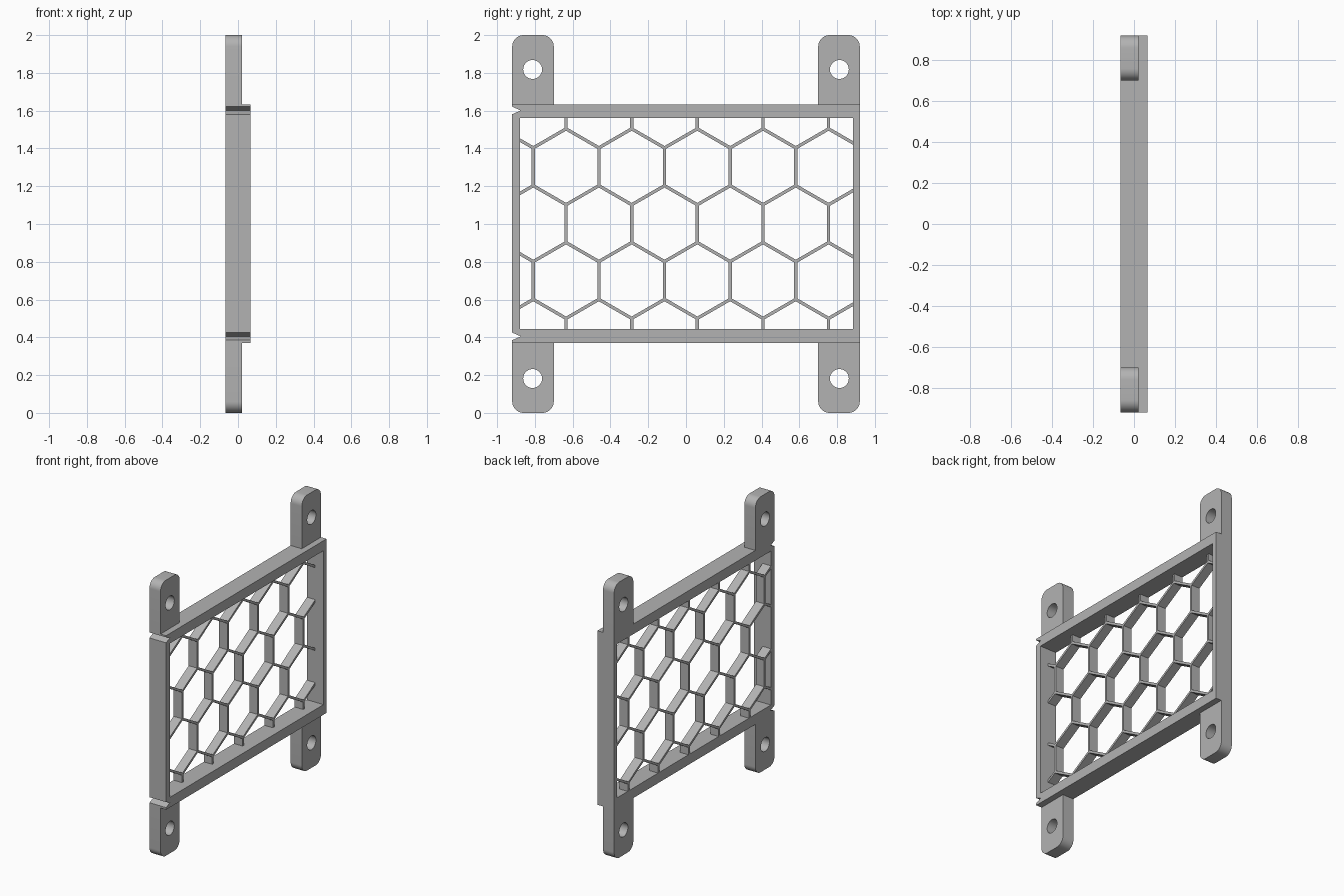
import bpy, bmesh
from math import sin, cos, pi, sqrt
from mathutils import Vector

cube = bpy.data.objects.get("Cube")
if cube:
    bpy.data.objects.remove(cube)

BACK, FACE, TAB_FACE, MESH_FACE = -0.067, 0.067, 0.022, 0.0   # depths along x
HALF_Y, LOW, HIGH = 0.92, 0.37, 1.633                         # frame outline
OPEN_Y0, OPEN_Y1, OPEN_LOW, OPEN_HIGH = -0.878, 0.885, 0.443, 1.56

grey = bpy.data.materials.new("plain_grey")
grey.use_nodes = True
grey.diffuse_color = (0.45, 0.45, 0.45, 1)
grey.node_tree.nodes["Principled BSDF"].inputs["Base Color"].default_value = (0.45, 0.45, 0.45, 1)


def finish(bm, name):
    bmesh.ops.recalc_face_normals(bm, faces=bm.faces)
    mesh = bpy.data.meshes.new(name)
    bm.to_mesh(mesh)
    bm.free()
    mesh.materials.append(grey)
    obj = bpy.data.objects.new(name, mesh)
    bpy.context.collection.objects.link(obj)
    bpy.ops.object.select_all(action='DESELECT')
    obj.select_set(True)
    bpy.context.view_layer.objects.active = obj
    bpy.ops.object.shade_smooth_by_angle(angle=pi / 6)
    return obj


def plate(name, loops, x0, x1):
    """Flat plate in the y-z plane: first loop is the outline, the rest are holes."""
    bm = bmesh.new()
    edges = []
    for loop in loops:
        verts = [bm.verts.new((x0, y, z)) for y, z in loop]
        edges += [bm.edges.new((a, b)) for a, b in zip(verts, verts[1:] + verts[:1])]
    bmesh.ops.triangle_fill(bm, edges=edges, use_beauty=True)
    out = bmesh.ops.extrude_face_region(bm, geom=bm.faces[:], use_keep_orig=True)
    moved = [v for v in out["geom"] if isinstance(v, bmesh.types.BMVert)]
    bmesh.ops.translate(bm, verts=moved, vec=(x1 - x0, 0, 0))
    return finish(bm, name)


def arc(cy, cz, r, start, end, steps):
    return [(cy + r * cos(start + (end - start) * i / steps),
             cz + r * sin(start + (end - start) * i / steps)) for i in range(steps + 1)]


# Frame with two V notches in its front edge
def notch(z):
    return [(-HALF_Y, z + 0.02), (-0.875, z), (-HALF_Y, z - 0.02)]


outline = [(-HALF_Y, LOW), (HALF_Y, LOW), (HALF_Y, HIGH), (-HALF_Y, HIGH)]
outline += notch(1.601) + notch(0.405)
opening = [(OPEN_Y0, OPEN_LOW), (OPEN_Y1, OPEN_LOW), (OPEN_Y1, OPEN_HIGH), (OPEN_Y0, OPEN_HIGH)]
plate("frame", [outline, opening], BACK, FACE)

# Mounting tabs with rounded outer corners and a screw hole
R = 0.06
for end, side in (("front", -1), ("back", 1)):
    y0, y1 = sorted((side * 0.70, side * HALF_Y))
    upper = [(y0, HIGH), (y1, HIGH)]
    upper += arc(y1 - R, 2 - R, R, 0, pi / 2, 10) + arc(y0 + R, 2 - R, R, pi / 2, pi, 10)
    hole = arc(side * 0.812, 1.818, 0.05, 0, 2 * pi, 32)[:-1]
    plate(f"upper_{end}_tab", [upper, hole], BACK, TAB_FACE)
    # the lower tab is the upper one flipped about mid height
    flip = [[(y, 2 - z if z != HIGH else LOW) for y, z in loop] for loop in (upper, hole)]
    plate(f"lower_{end}_tab", flip, BACK, TAB_FACE)

# Honeycomb mesh: three ribs per lattice node, trimmed to the opening
PITCH, THICK = 0.3475, 0.017
EDGE = PITCH / sqrt(3)
bm = bmesh.new()


def rib(start, end):
    a, b = Vector((0, *start)), Vector((0, *end))
    side = Vector((1, 0, 0)).cross((b - a).normalized()) * THICK / 2
    face = bm.faces.new([bm.verts.new(p + Vector((BACK, 0, 0)))
                         for p in (a - side, b - side, b + side, a + side)])
    out = bmesh.ops.extrude_face_region(bm, geom=[face], use_keep_orig=True)
    moved = [v for v in out["geom"] if isinstance(v, bmesh.types.BMVert)]
    bmesh.ops.translate(bm, verts=moved, vec=(MESH_FACE - BACK, 0, 0))


for row in range(-2, 3):
    for col in range(-4, 4):
        y = 0.06 + PITCH * (col + (row % 2) / 2)
        z = 1.002 + row * EDGE * 1.5
        top = (y, z + EDGE / 2)
        rib((y, z - EDGE / 2), top)
        for s in (-1, 1):
            rib(top, (y + s * PITCH / 2, z + EDGE))

trims = [((0, OPEN_Y0 - 0.01, 0), (0, -1, 0)), ((0, OPEN_Y1 + 0.01, 0), (0, 1, 0)),
         ((0, 0, OPEN_LOW - 0.01), (0, 0, -1)), ((0, 0, OPEN_HIGH + 0.01), (0, 0, 1))]
for point, normal in trims:
    bmesh.ops.bisect_plane(bm, geom=bm.verts[:] + bm.edges[:] + bm.faces[:],
                           plane_co=point, plane_no=normal, clear_outer=True)
finish(bm, "honeycomb_mesh")
